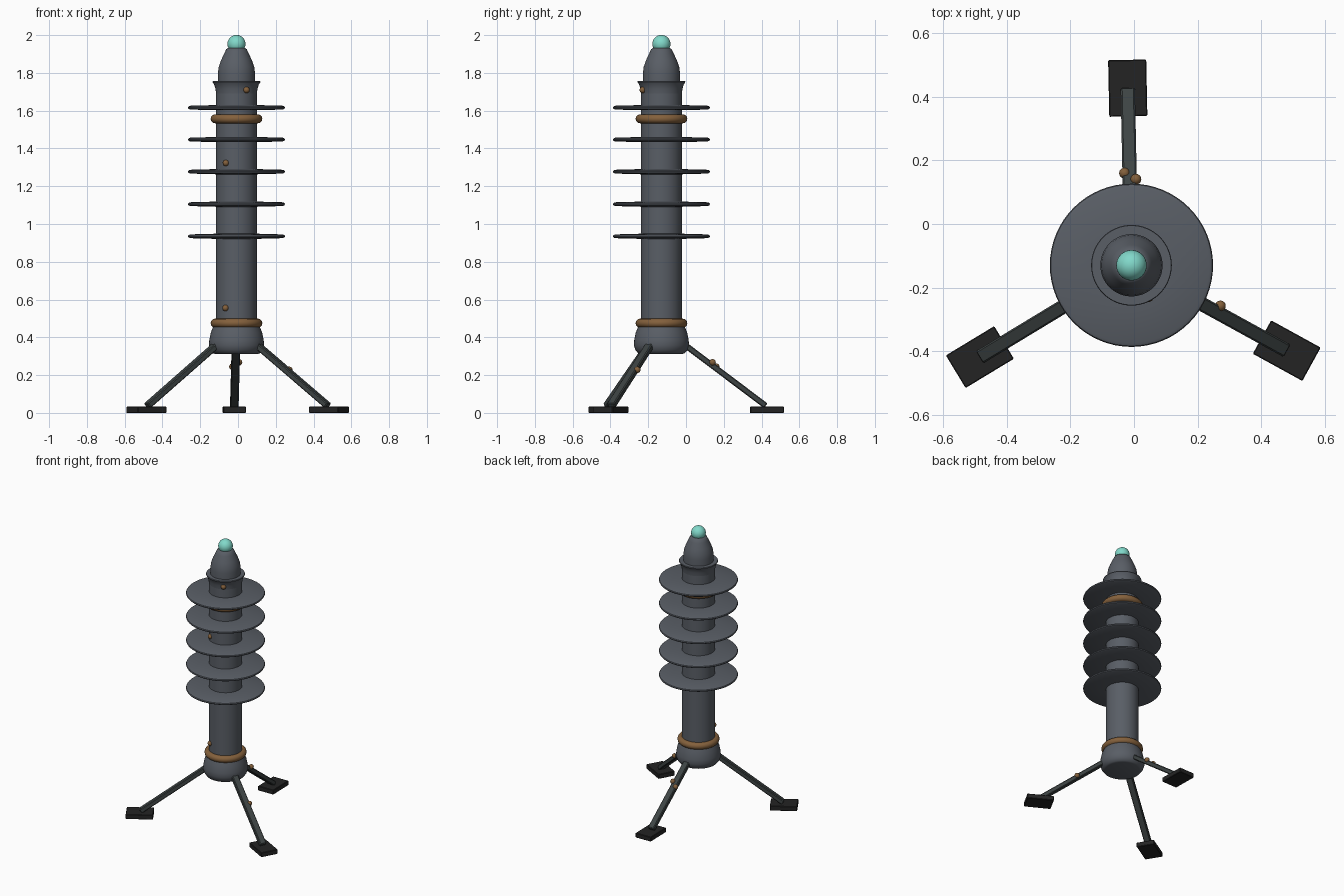
import bpy, bmesh, math
from mathutils import Vector, Matrix

if "Cube" in bpy.data.objects:
    bpy.data.objects.remove(bpy.data.objects["Cube"])

CX, CY = -0.008, -0.13   # mast axis


def mat(name, col):
    m = bpy.data.materials.new(name)
    m.diffuse_color = (*col, 1)
    m.use_nodes = True
    m.node_tree.nodes["Principled BSDF"].inputs["Base Color"].default_value = m.diffuse_color
    return m


GREY = mat("slate_grey", (0.100, 0.112, 0.132))
DARK = mat("dark_leg_grey", (0.048, 0.058, 0.058))
BLACK = mat("rubber_black", (0.017, 0.017, 0.017))
BRONZE = mat("bronze", (0.23, 0.118, 0.045))
TEAL = mat("glow_teal", (0.22, 0.69, 0.59))


def finish(bm, name, material, smooth=True):
    bmesh.ops.recalc_face_normals(bm, faces=bm.faces)
    me = bpy.data.meshes.new(name)
    bm.to_mesh(me)
    bm.free()
    me.materials.append(material)
    ob = bpy.data.objects.new(name, me)
    bpy.context.collection.objects.link(ob)
    if smooth:
        bpy.ops.object.select_all(action='DESELECT')
        ob.select_set(True)
        bpy.context.view_layer.objects.active = ob
        bpy.ops.object.shade_smooth_by_angle(angle=math.radians(35))
    return ob


def lathe(name, profile, material, closed=False, segs=64):
    """Spin an (r, z) profile around the mast axis."""
    bm = bmesh.new()
    vs = [bm.verts.new((CX + r, CY, z)) for r, z in profile]
    pairs = list(zip(vs, vs[1:])) + ([(vs[-1], vs[0])] if closed else [])
    es = [bm.edges.new(p) for p in pairs]
    bmesh.ops.spin(bm, geom=vs + es, cent=(CX, CY, 0), axis=(0, 0, 1),
                   angle=math.tau, steps=segs, use_duplicate=False)
    bmesh.ops.remove_doubles(bm, verts=bm.verts, dist=1e-4)
    return finish(bm, name, material)


def ball(name, loc, r, material, segs=16):
    bm = bmesh.new()
    bmesh.ops.create_uvsphere(bm, u_segments=segs, v_segments=segs // 2, radius=r,
                              matrix=Matrix.Translation(loc))
    return finish(bm, name, material)


def box(name, matrix, size, material, bevel):
    bm = bmesh.new()
    bmesh.ops.create_cube(bm, size=1, matrix=matrix @ Matrix.Diagonal((*size, 1)))
    bmesh.ops.bevel(bm, geom=bm.edges[:], offset=bevel, segments=1, affect='EDGES')
    return finish(bm, name, material, smooth=False)


# Mast, hub, flared collar, nose
lathe("mast", [(0, 0.40), (0.108, 0.40), (0.108, 1.74), (0, 1.74)], GREY)
lathe("hub", [(0, 0.312), (0.112, 0.312), (0.124, 0.316), (0.138, 0.334), (0.146, 0.358),
              (0.144, 0.385), (0.136, 0.425), (0.124, 0.455), (0.108, 0.465), (0, 0.465)], GREY)
lathe("collar", [(0, 1.69), (0.108, 1.69), (0.111, 1.715), (0.118, 1.738), (0.127, 1.752),
                 (0.125, 1.757), (0, 1.757)], GREY)
lathe("nose", [(0, 1.75), (0.098, 1.75), (0.098, 1.80), (0.094, 1.832), (0.082, 1.866),
               (0.064, 1.905), (0.054, 1.926), (0.044, 1.932), (0, 1.932)], GREY)
ball("beacon", (CX, CY, 1.953), 0.048, TEAL, 32)

# Cooling discs
for i, z in enumerate((0.935, 1.105, 1.277, 1.447, 1.616)):
    lathe(f"disc_{i + 1}", [(0, z - 0.014), (0.10, z - 0.014), (0.245, z - 0.010),
                            (0.254, z - 0.006), (0.257, z), (0.254, z + 0.006),
                            (0.245, z + 0.010), (0.10, z + 0.014), (0, z + 0.014)], GREY)

# Bronze rings
for name, z in (("lower_ring", 0.475), ("upper_ring", 1.557)):
    lathe(name, [(0.113 + 0.024 * math.cos(a * math.tau / 12),
                  z + 0.024 * math.sin(a * math.tau / 12)) for a in range(12)],
          BRONZE, closed=True)

# Tripod legs and feet
for i, deg in enumerate((91.2, 211.2, 331.2)):
    turn = Matrix.Translation((CX, CY, 0)) @ Matrix.Rotation(math.radians(deg), 4, 'Z')
    a, b = Vector((0.10, 0, 0.378)), Vector((0.552, 0, 0.038))
    d = b - a
    tilt = Matrix.Rotation(math.atan2(-d.z, d.x), 4, 'Y')
    box(f"leg_{i + 1}", turn @ Matrix.Translation((a + b) / 2) @ tilt,
        (d.length, 0.045, 0.031), DARK, 0.005)
    box(f"foot_{i + 1}", turn @ Matrix.Translation((0.558, 0, 0.0165)),
        (0.178, 0.12, 0.033), BLACK, 0.003)

# Rivets on the mast and legs
rivets = [(0.045, -0.229, 1.71), (-0.064, -0.222, 1.323), (-0.066, -0.221, 0.555),
          (-0.030, 0.160, 0.245), (0.006, 0.141, 0.268), (0.272, -0.258, 0.228)]
for i, p in enumerate(rivets):
    ball(f"rivet_{i + 1}", p, 0.017, BRONZE)
